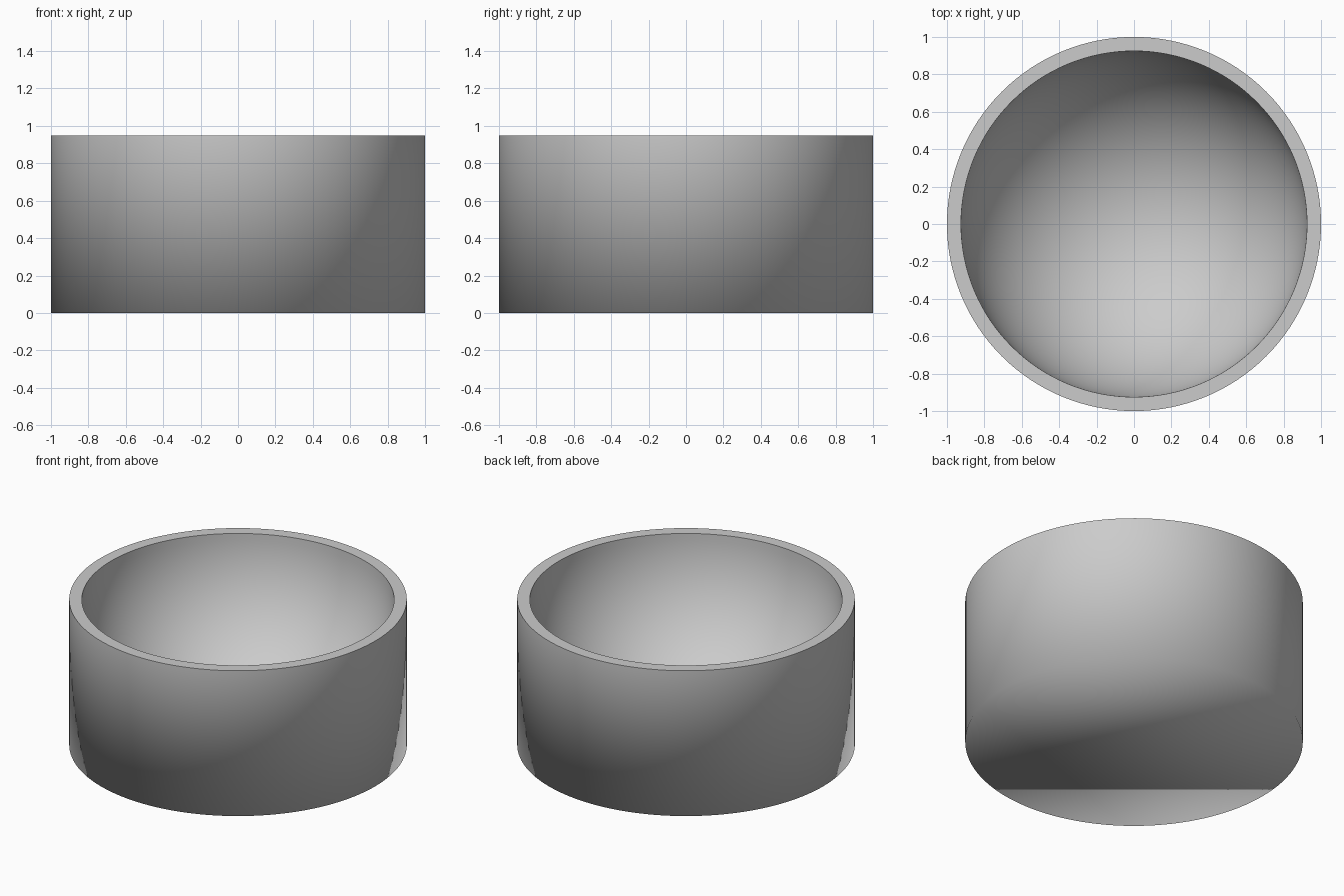
import bpy
import bmesh
import math

cube = bpy.data.objects.get("Cube")
if cube:
    bpy.data.objects.remove(cube, do_unlink=True)

HEIGHT = 0.95
OUTER = 1.0
INNER = 0.925
SEGMENTS = 128
ARC_STEPS = 32

# Profile: outer wall, flat rim, then the hemispherical hollow down to its pole
profile = [(OUTER, 0.0), (OUTER, HEIGHT)]
for i in range(ARC_STEPS + 1):
    a = math.pi / 2 * i / ARC_STEPS
    profile.append((INNER * math.cos(a), HEIGHT - INNER * math.sin(a)))

bm = bmesh.new()
verts = [bm.verts.new((r, 0, z)) for r, z in profile]
edges = [bm.edges.new(pair) for pair in zip(verts, verts[1:])]

# Lathe the profile around z and weld the seam and pole
bmesh.ops.spin(bm, geom=verts + edges, cent=(0, 0, 0), axis=(0, 0, 1),
               angle=math.tau, steps=SEGMENTS, use_duplicate=False)
bmesh.ops.remove_doubles(bm, verts=bm.verts[:], dist=0.0001)

# Flat underside
bmesh.ops.holes_fill(bm, edges=[e for e in bm.edges if e.is_boundary], sides=0)
bmesh.ops.recalc_face_normals(bm, faces=bm.faces[:])

# Smooth everywhere, with crisp edges only around the rim
for face in bm.faces:
    face.smooth = True
for edge in bm.edges:
    on_rim = all(v.co.z > HEIGHT - 0.001 for v in edge.verts)
    if on_rim and edge.calc_face_angle(0) > 0.5:
        edge.smooth = False

mesh = bpy.data.meshes.new("bowl")
bm.to_mesh(mesh)
bm.free()
bowl = bpy.data.objects.new("bowl", mesh)
bpy.context.collection.objects.link(bowl)
